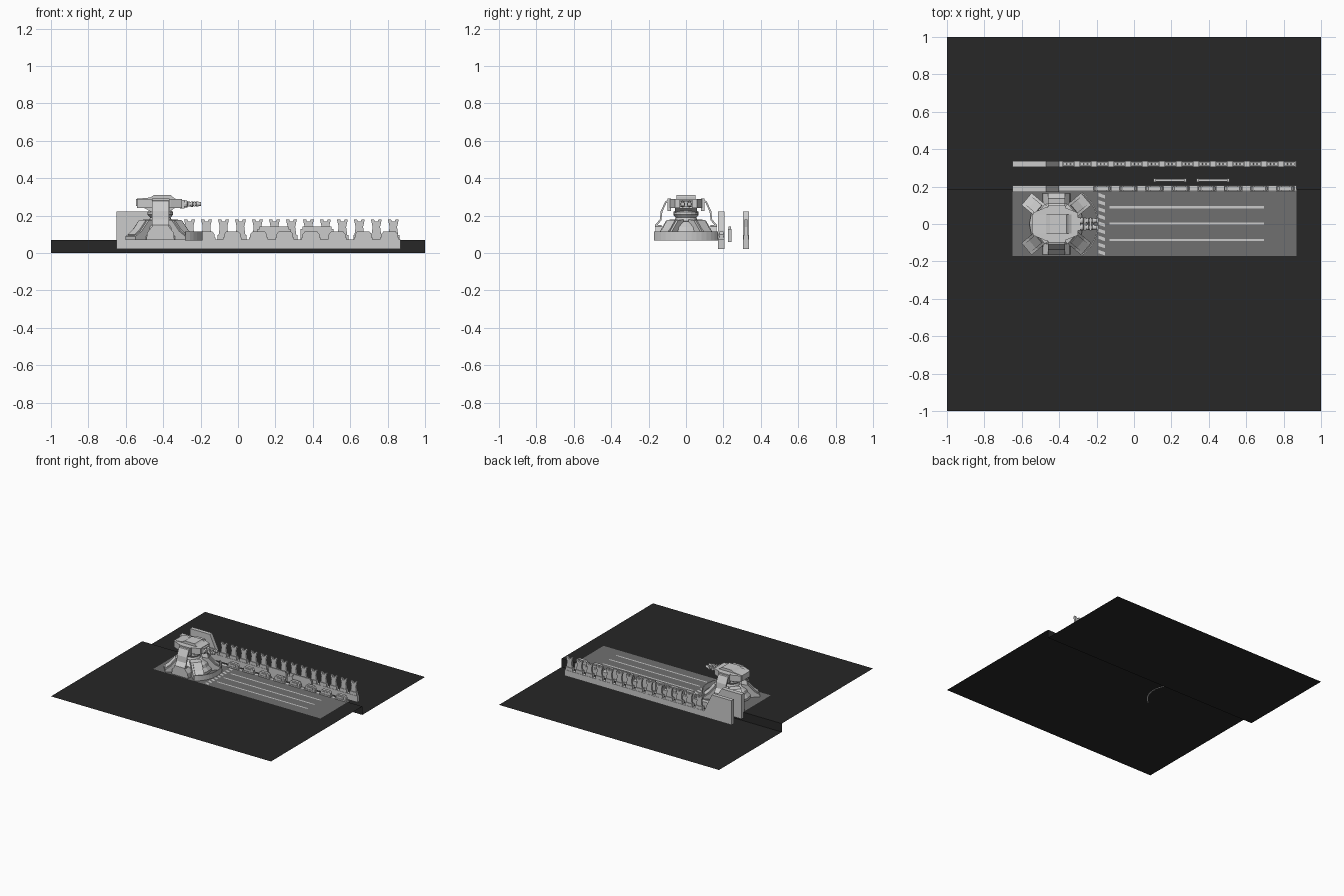
import bpy, bmesh, math
from mathutils import Matrix, Vector

if "Cube" in bpy.data.objects:
    bpy.data.objects.remove(bpy.data.objects["Cube"])


def mat(name, v):
    m = bpy.data.materials.new(name)
    m.diffuse_color = (v, v, v, 1)
    m.use_nodes = True
    m.node_tree.nodes["Principled BSDF"].inputs["Base Color"].default_value = m.diffuse_color
    return m


DARK, PAVE = mat("dark_ground", 0.02), mat("pavement", 0.16)
CX = -0.415  # turret axis


def make(name, verts, faces, m=None):
    me = bpy.data.meshes.new(name)
    me.from_pydata(verts, [], faces)
    bm = bmesh.new()
    bm.from_mesh(me)
    bmesh.ops.recalc_face_normals(bm, faces=bm.faces)
    bm.to_mesh(me)
    bm.free()
    ob = bpy.data.objects.new(name, me)
    bpy.context.collection.objects.link(ob)
    if m:
        me.materials.append(m)
    return ob


def prism(name, pts, a, b, place, m=None):
    """Extrude a 2D outline from a to b; place(u, v, w) gives the 3D point."""
    n = len(pts)
    vs = [place(u, v, w) for w in (a, b) for u, v in pts]
    fs = [tuple(range(n)), tuple(range(n, 2 * n))]
    fs += [(i, (i + 1) % n, n + (i + 1) % n, n + i) for i in range(n)]
    return make(name, vs, fs, m)


XZ = lambda u, v, w: (u, w, v)
YZ = lambda u, v, w: (w, u, v)
XY = lambda u, v, w: (u, v, w)


def box(name, x0, x1, y0, y1, z0, z1, m=None):
    return prism(name, [(x0, y0), (x1, y0), (x1, y1), (x0, y1)], z0, z1, XY, m)


def lathe(name, prof, sides, place, turn=0.0):
    """Capped surface of revolution from (radius, height) points."""
    vs, fs = [], []
    for r, h in prof:
        for i in range(sides):
            t = 2 * math.pi * i / sides + turn
            vs.append(place(r * math.cos(t), r * math.sin(t), h))
    for k in range(len(prof) - 1):
        for i in range(sides):
            j = (i + 1) % sides
            fs.append((k * sides + i, k * sides + j, (k + 1) * sides + j, (k + 1) * sides + i))
    fs += [tuple(range(sides)), tuple(range(len(vs) - sides, len(vs)))]
    return make(name, vs, fs)


# stepped ground sheet
S = 0.185
make("ground", [(x, y, z) for y, z in ((-1, 0.07), (S, 0.07), (S, 0), (1, 0)) for x in (-1, 1)],
     [(0, 1, 3, 2), (2, 3, 5, 4), (4, 5, 7, 6)], DARK)

# platform with painted lines and hazard stripes
make("platform", [(-0.65, -0.172, 0.072), (0.87, -0.172, 0.072), (0.87, 0.18, 0.072), (-0.65, 0.18, 0.072)],
     [(0, 1, 2, 3)], PAVE)
for y in (-0.086, 0.002, 0.09):
    make("lane_line", [(-0.13, y - .006, .0735), (0.695, y - .006, .0735), (0.695, y + .006, .0735),
                       (-0.13, y + .006, .0735)], [(0, 1, 2, 3)])
for i in range(9):
    y = -0.168 + i * 0.038
    make("hazard_stripe", [(-0.19, y + .012, .0735), (-0.155, y, .0735), (-0.155, y + .018, .0735),
                           (-0.19, y + .03, .0735)], [(0, 1, 2, 3)])

# two parapet walls, tall at the left end
for name, y0, y1 in (("front_wall", 0.172, 0.207), ("rear_wall", 0.306, 0.337)):
    prism(name, [(-0.65, .022), (0.87, .022), (0.87, .072), (-0.40, .072), (-0.40, .12), (-0.47, .222), (-0.65, .222)]
          if name == "front_wall" else
          [(-0.65, .022), (0.87, .022), (0.87, .072), (-0.40, .072), (-0.47, .222), (-0.65, .222)],
          y0, y1, XZ)

# low chamfered blocks on the front wall
for i in range(8):
    x = -0.17 + i * 0.14
    box("low_block_foot", x - .05, x + .05, .174, .205, .07, .083)
    prism("low_block", [(x - .045, .083), (x + .045, .083), (x + .045, .1), (x + .033, .115),
                        (x - .033, .115), (x - .045, .1)], .178, .201, XZ)
    box("low_block_panel", x - .025, x + .025, .173, .206, .088, .104)

# tall flared merlons on the rear wall
for i in range(14):
    x = -0.35 + i * 0.0908
    box("merlon_foot", x - .032, x + .032, .308, .335, .07, .098)
    prism("merlon", [(x - .026, .098), (x + .026, .098), (x + .02, .14), (x + .029, .18), (x + .012, .18),
                     (x + .007, .168), (x - .007, .168), (x - .012, .18), (x - .029, .18), (x - .02, .14)],
          .313, .33, XZ)

# service panels between the walls
for x0, x1 in ((0.105, 0.28), (0.335, 0.51)):
    box("service_panel", x0 + .01, x1 - .01, .228, .24, .06, .143)
    for x in (x0, x1 - .012):
        box("panel_post", x, x + .012, .225, .243, .06, .13)

# curved curb in front of the turret
arc = [math.radians(a) for a in range(-56, 57, 8)]
prism("curved_curb", [(-0.395 + .206 * math.cos(t), .206 * math.sin(t)) for t in arc] +
      [(-0.395 + .199 * math.cos(t), .199 * math.sin(t)) for t in reversed(arc)], .068, .115, XY)

# turret base and neck
UP = lambda u, v, w: (CX + u, v, w)
lathe("turret_base", [(.145, .071), (.145, .09), (.125, .115), (.118, .14), (.085, .168), (.062, .172),
                      (.055, .19), (.068, .205), (.068, .22), (.05, .232)], 16, UP)

# four diagonal wedge feet with raised pads
for k in range(4):
    rot = Matrix.Rotation(math.radians(40 if k % 2 == 0 else 140) + (math.pi if k > 1 else 0), 4, 'Z')
    spin = lambda u, v, w: tuple(rot @ Vector((u, w, v)) + Vector((CX, 0, 0)))
    prism("foot", [(.07, .071), (.208, .071), (.208, .09), (.165, .118), (.115, .175), (.07, .18)], -.042, .042, spin)
    prism("foot_pad", [(.12, .165), (.163, .116), (.2, .092), (.203, .1), (.168, .126), (.125, .176)],
          -.028, .028, spin)

# side armour skirts, hanging from the head to the base
for s in (1, -1):
    prism("side_skirt", [(s * y, z) for y, z in ((.09, .285), (.11, .278), (.135, .225), (.14, .18), (.166, .15),
                                                (.166, .14), (.13, .14), (.13, .15), (.152, .15), (.132, .175),
                                                (.126, .222), (.105, .268), (.09, .272))], CX - .045, CX + .045, YZ)
    prism("side_buttress", [(CX - .075, .071), (CX + .075, .071), (CX + .07, .11), (CX + .045, .142),
                            (CX - .045, .142), (CX - .07, .11)], s * .1, s * .163, XZ)

# turret head
prism("head_body", [(-.54, -.06), (-.47, -.09), (-.36, -.085), (-.30, -.06), (-.30, .06), (-.36, .085),
                    (-.47, .09), (-.54, .06)], .24, .29, XY)
prism("head_keel", [(-.50, .24), (-.46, .218), (-.37, .218), (-.34, .24)], -.06, .06, XZ)
prism("head_roof", [(-.545, .252), (-.33, .252), (-.30, .27), (-.35, .3), (-.36, .31), (-.45, .31),
                    (-.47, .297), (-.545, .29)], -.05, .05, XZ)
for s in (1, -1):
    box("head_cheek", -.46, -.365, min(s * .08, s * .1), max(s * .08, s * .1), .225, .292)
box("mantlet", -.31, -.285, -.036, .036, .238, .285)

# twin stepped barrels with muzzle rings
prof = [(.018, -.30), (.018, -.272), (.012, -.268), (.012, -.252), (.015, -.25), (.015, -.242), (.011, -.24),
        (.011, -.225), (.014, -.223), (.014, -.212), (.011, -.21), (.011, -.197)]
for y in (-.018, .018):
    ob = lathe("barrel", prof, 12, lambda u, v, w, y=y: (w, y + u, .262 + v))
for x in (-.262, -.232):
    box("barrel_clamp", x - .006, x + .006, -.034, .034, .249, .275)
